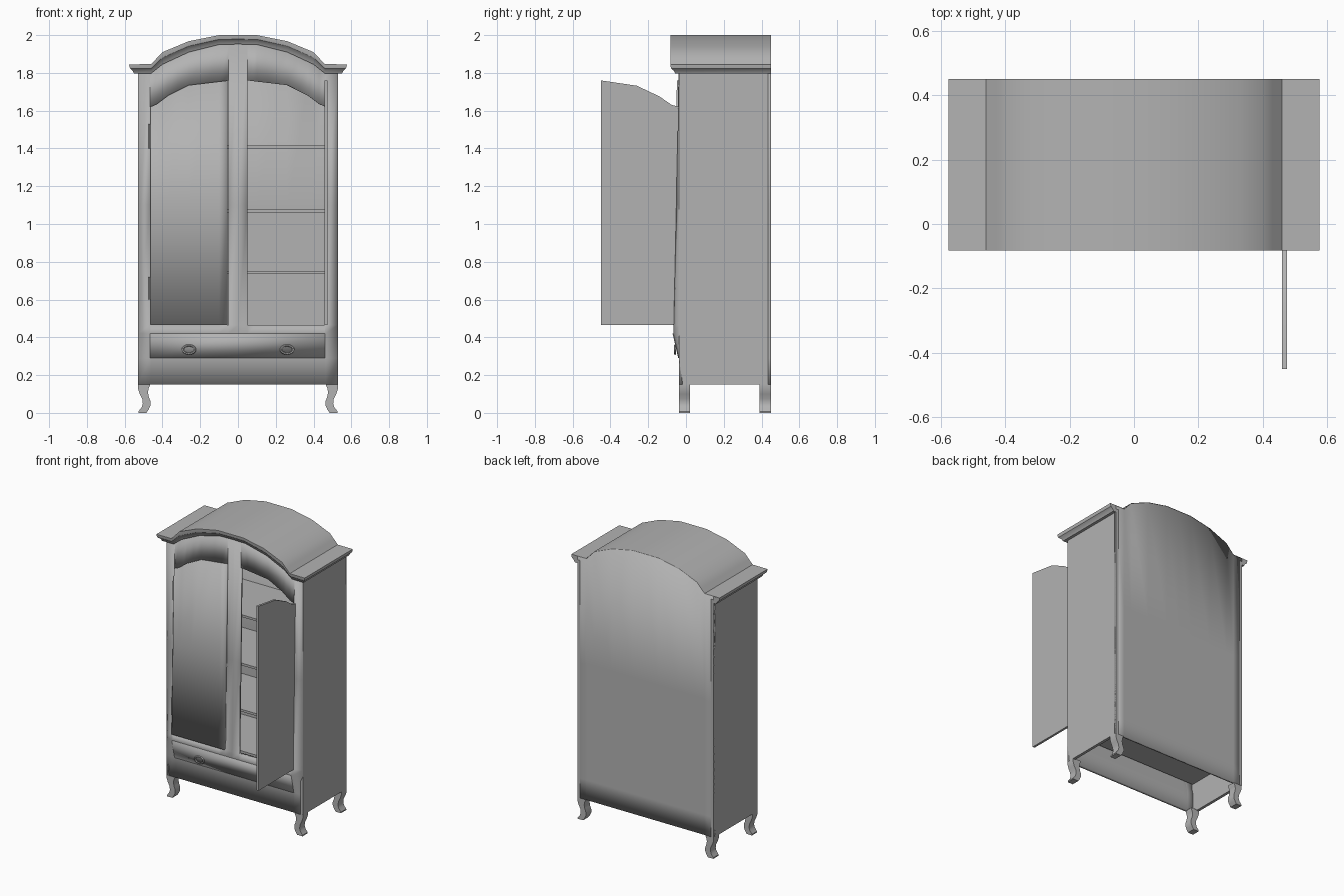
import bpy, bmesh, math

if "Cube" in bpy.data.objects:
    bpy.data.objects.remove(bpy.data.objects["Cube"])

mat = bpy.data.materials.new("plain grey")
mat.diffuse_color = (0.45, 0.45, 0.45, 1)
mat.use_nodes = True
mat.node_tree.nodes["Principled BSDF"].inputs["Base Color"].default_value = mat.diffuse_color


def make(name, verts, faces, thick=0, fix=True):
    me = bpy.data.meshes.new(name)
    bm = bmesh.new()
    vs = [bm.verts.new(v) for v in verts]
    for f in faces:
        bm.faces.new([vs[i] for i in f])
    bmesh.ops.remove_doubles(bm, verts=bm.verts, dist=1e-5)
    if fix:
        bmesh.ops.recalc_face_normals(bm, faces=bm.faces)
    bm.to_mesh(me)
    bm.free()
    ob = bpy.data.objects.new(name, me)
    bpy.context.collection.objects.link(ob)
    me.materials.append(mat)
    if thick:
        m = ob.modifiers.new("thickness", 'SOLIDIFY')
        m.thickness, m.offset = thick, -1
    bpy.ops.object.select_all(action='DESELECT')
    ob.select_set(True)
    bpy.context.view_layer.objects.active = ob
    bpy.ops.object.shade_smooth_by_angle(angle=math.radians(32))
    return ob


def box(name, x0, x1, y0, y1, z0, z1):
    v = [(x, y, z) for x in (x0, x1) for y in (y0, y1) for z in (z0, z1)]
    return make(name, v, [(0, 1, 3, 2), (4, 6, 7, 5), (0, 4, 5, 1),
                          (2, 3, 7, 6), (0, 2, 6, 4), (1, 5, 7, 3)])


def prism(name, loop, place, a, b):
    n = len(loop)
    v = [place(p, q, t) for t in (a, b) for p, q in loop]
    f = [tuple(range(n)), tuple(range(n, 2 * n))]
    f += [(i, (i + 1) % n, n + (i + 1) % n, n + i) for i in range(n)]
    return make(name, v, f)


def lerp(table, x):
    x = abs(x)
    for (a, za), (b, zb) in zip(table, table[1:]):
        if x <= b:
            return za + (zb - za) * max(0, x - a) / (b - a)
    return table[-1][1]


# arches: crown underside, crown top, door top; and bulge of the front by height
LOW = [(0, 1.952), (.1, 1.95), (.26, 1.91), (.4, 1.845), (.46, 1.797), (.6, 1.795)]
TOP = [(0, 2.0), (.1, 2.0), (.26, 1.968), (.4, 1.91), (.46, 1.846), (.6, 1.845)]
DOOR = [(.05, 1.76), (.26, 1.735), (.37, 1.68), (.43, 1.635), (.465, 1.62)]
BULGE = [(.15, 0), (.29, 0), (.42, .03), (1.8, 0)]
FRONT = -.037


def low(x): return lerp(LOW, x)
def door_top(x): return lerp(DOOR, x)


def front_y(x, z):
    side = min(1, max(0, (.53 - abs(x)) / .065))
    return FRONT - lerp(BULGE, z) * side


def strip(verts, faces, xs, lo, hi, depth):
    lows, highs = [lo(x) for x in xs], [hi(x) for x in xs]
    mids = [z for z in (.29, .42, .465, 1.1) if max(lows) < z < min(highs)]
    n, base = len(mids) + 2, len(verts)
    for x, a, b in zip(xs, lows, highs):
        verts += [(x, depth(x, z), z) for z in [a] + mids + [b]]
    for i in range(len(xs) - 1):
        for j in range(n - 1):
            k = base + i * n + j
            faces.append((k, k + n, k + n + 1, k + 1))


def panel(name, parts, depth, thick):
    v, f = [], []
    for xs, lo, hi in parts:
        strip(v, f, xs, lo, hi, depth)
    return make(name, v, f, thick, fix=False)


def flat(z): return lambda x: z


opening = [.05, .1, .155, .26, .32, .37, .4, .43, .46, .465]
neg = [-x for x in reversed(opening)]

# front frame with two arched door openings
parts = [([-.53, -.465], flat(.15), low), ([-.05, 0, .05], flat(.15), low),
         ([.465, .53], flat(.15), low)]
for xs in (neg, opening):
    parts += [(xs, flat(.15), flat(.465)), (xs, door_top, low)]
panel("front_frame", parts, front_y, .02)

# closed left door and drawer front, slightly proud
panel("left_door", [([-.463] + neg[1:-1] + [-.055], flat(.467), door_top)],
      lambda x, z: front_y(x, z) - .01, .02)
panel("drawer_front", [([-.465, 0, .46], flat(.29), flat(.42))],
      lambda x, z: front_y(x, z) - .004, .015)

# open right door
prism("right_door", [(-.065, .465), (-.45, .465), (-.45, 1.76), (-.26, 1.732),
                     (-.14, 1.675), (-.075, 1.63), (-.04, 1.622)],
      lambda y, z, x: (x, y, z), .459, .475)

# carcass: back, sides, floor, ceiling, shelves
backx = sorted({s * x for x in (0, .1, .26, .4, .46, .53) for s in (1, -1)})
panel("back_panel", [(backx, flat(.15), lambda x: lerp(TOP, x) - .002)],
      lambda x, z: .435, .0149)
for s, side in ((-1, "left"), (1, "right")):
    box(side + "_side", *sorted((s * .51, s * .53)), FRONT, .45, .15, 1.82)
box("floor", -.51, .51, -.02, .436, .36, .465)
box("ceiling", -.51, .51, -.02, .436, 1.785, 1.797)
for i, z in enumerate((.735, 1.06, 1.4)):
    box("shelf_%d" % (i + 1), -.51, .51, -.01, .436, z, z + .016)

# crown moulding: profile (outward, height share) swept round sides and front
profile = [(0, 0), (.02, 0), (.027, .3), (.042, .55), (.046, .9), (.046, 1)]
xs = sorted({s * x for x in (0, .1, .18, .26, .33, .4, .43, .46, .53) for s in (1, -1)})
path = [(-.53, .45)] + [(x, FRONT) for x in xs] + [(.53, .45)]
v, f = [], []
n = len(profile)
for x, y in path:
    for o, t in profile:
        z = low(x) + (lerp(TOP, x) - low(x)) * t
        ox = math.copysign(o, x) if abs(x) > .5 else 0
        v.append((x + ox, y - (o if y < 0 else 0), z))
for i in range(len(path) - 1):
    for j in range(n - 1):
        k = i * n + j
        f.append((k, k + n, k + n + 1, k + 1))
# crown roof from the front rim to the back, and moulding ends
rim = [v[i * n + n - 1] for i in range(1, len(path) - 1)]
base = len(v)
for x, y, z in rim:
    v += [(x, y, z), (x, .45, z)]
for i in range(len(rim) - 1):
    k = base + 2 * i
    f.append((k, k + 2, k + 3, k + 1))
for start in (0, (len(path) - 1) * n):
    end = len(v)
    x, y, z = v[start]
    v.append((x, y, v[start + n - 1][2]))
    f.append(tuple(range(start, start + n)) + (end,))
make("crown", v, f)

# curved legs
leg = [(.53, .155), (.53, .13), (.52, .1), (.507, .075), (.504, .05), (.51, .03),
       (.527, .008), (.527, 0), (.485, 0), (.472, .02), (.463, .04), (.463, .06),
       (.472, .085), (.477, .11), (.473, .13), (.466, .145), (.466, .155)]
for s, side in ((-1, "left"), (1, "right")):
    for row, a, b in (("front", -.036, .02), ("back", .39, .449)):
        prism("%s_%s_leg" % (row, side), leg, lambda x, z, y: (s * x, y, z), a, b)

# oval drawer pulls
for s, side in ((-1, "left"), (1, "right")):
    v, f, N, M = [], [], 20, 6
    for i in range(N):
        a = 2 * math.pi * i / N
        for j in range(M):
            b = 2 * math.pi * j / M
            r = .006 * math.cos(b)
            v.append((s * .26 + (.033 + r) * math.cos(a),
                      -.058 + .006 * math.sin(b), .335 + (.022 + r) * math.sin(a)))
            p, q = (i + 1) % N, (j + 1) % M
            f.append((i * M + j, p * M + j, p * M + q, i * M + q))
    make(side + "_drawer_pull", v, f)

# door hinges
circle = [(.006 * math.cos(k * math.pi / 4), .006 * math.sin(k * math.pi / 4)) for k in range(8)]
for s, side in ((-1, "left"), (1, "right")):
    for part, z0, z1 in (("lower", .6, .72), ("upper", 1.4, 1.53)):
        yc = front_y(.465, (z0 + z1) / 2) - .005
        prism("%s_%s_hinge" % (side, part), circle,
              lambda x, y, z: (s * .468 + x, yc + y, z), z0, z1)
